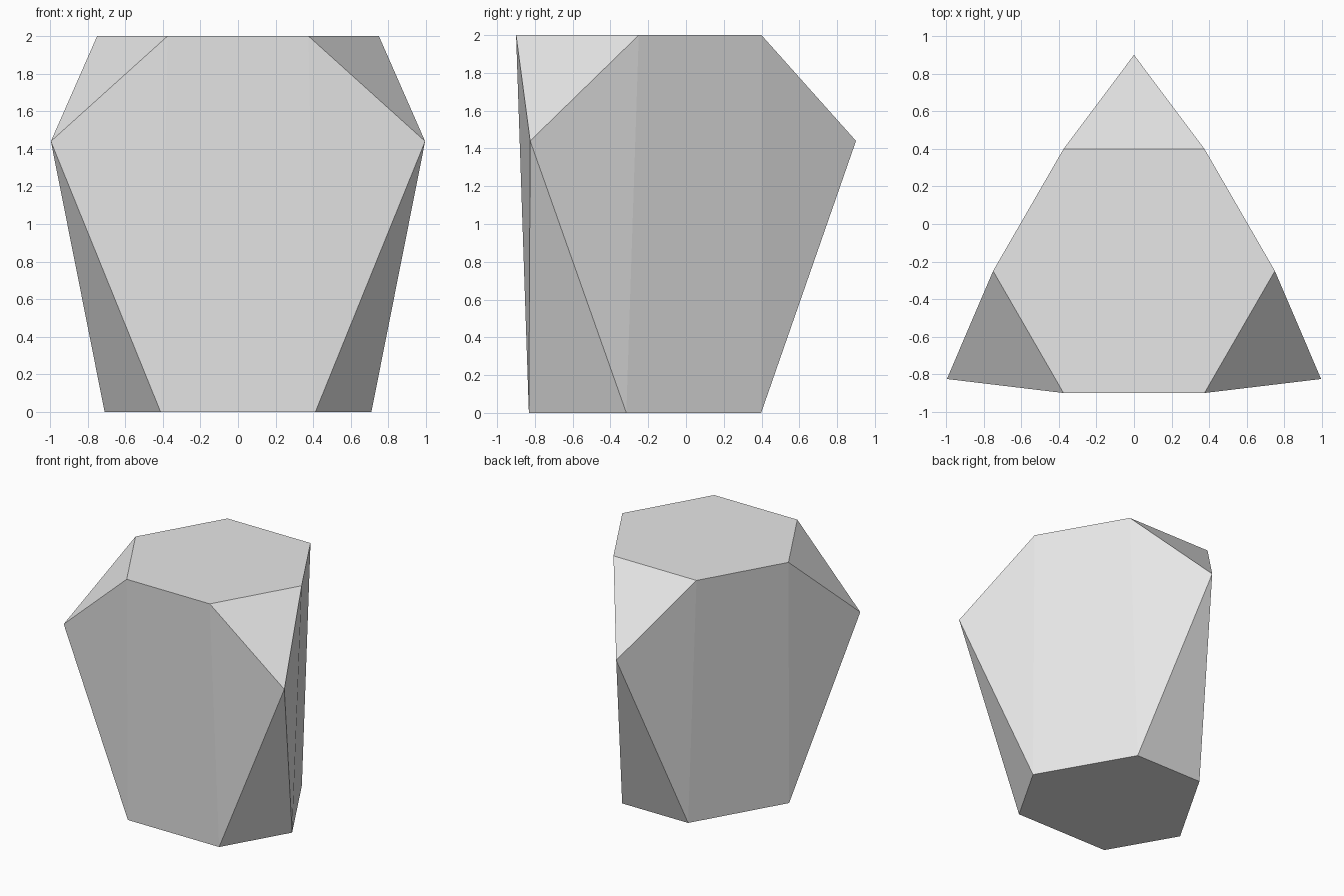
import bpy, bmesh
from math import radians, sin, cos

cube = bpy.data.objects.get("Cube")
if cube:
    bpy.data.objects.remove(cube, do_unlink=True)

# Plain grey material
grey = bpy.data.materials.new("light grey")
grey.use_nodes = True
colour = (0.8, 0.8, 0.8, 1)
grey.diffuse_color = colour
grey.node_tree.nodes["Principled BSDF"].inputs["Base Color"].default_value = colour

CENTRE_Y = -0.25
bm = bmesh.new()


def point(radius, degrees, z):
    a = radians(degrees)
    return bm.verts.new((radius * cos(a), CENTRE_Y + radius * sin(a), z))


# Three corners, each with a top edge, a protruding tip and a bottom edge
corners = []
for turn in (90, 210, 330):
    corners.append({
        "top": [point(0.75, turn + s * 30, 2) for s in (-1, 1)],
        "tip": point(1.15, turn, 1.44),
        "base": [point(0.713, turn + s * 24.7, 0) for s in (-1, 1)],
    })

# Corner cuts and the slightly creased wide sides between them
for i, c in enumerate(corners):
    n = corners[(i + 1) % 3]
    bm.faces.new((*c["top"], c["tip"]))
    bm.faces.new((*c["base"], c["tip"]))
    bm.faces.new((c["tip"], c["top"][1], c["base"][1]))
    bm.faces.new((n["tip"], n["top"][0], n["base"][0]))
    bm.faces.new((c["top"][1], n["top"][0], n["base"][0], c["base"][1]))

# Flat top and bottom
for level in ("top", "base"):
    bm.faces.new([v for c in corners for v in c[level]])

bmesh.ops.recalc_face_normals(bm, faces=bm.faces)
mesh = bpy.data.meshes.new("faceted_block")
bm.to_mesh(mesh)
bm.free()
mesh.materials.append(grey)
block = bpy.data.objects.new("faceted_block", mesh)
bpy.context.collection.objects.link(block)
